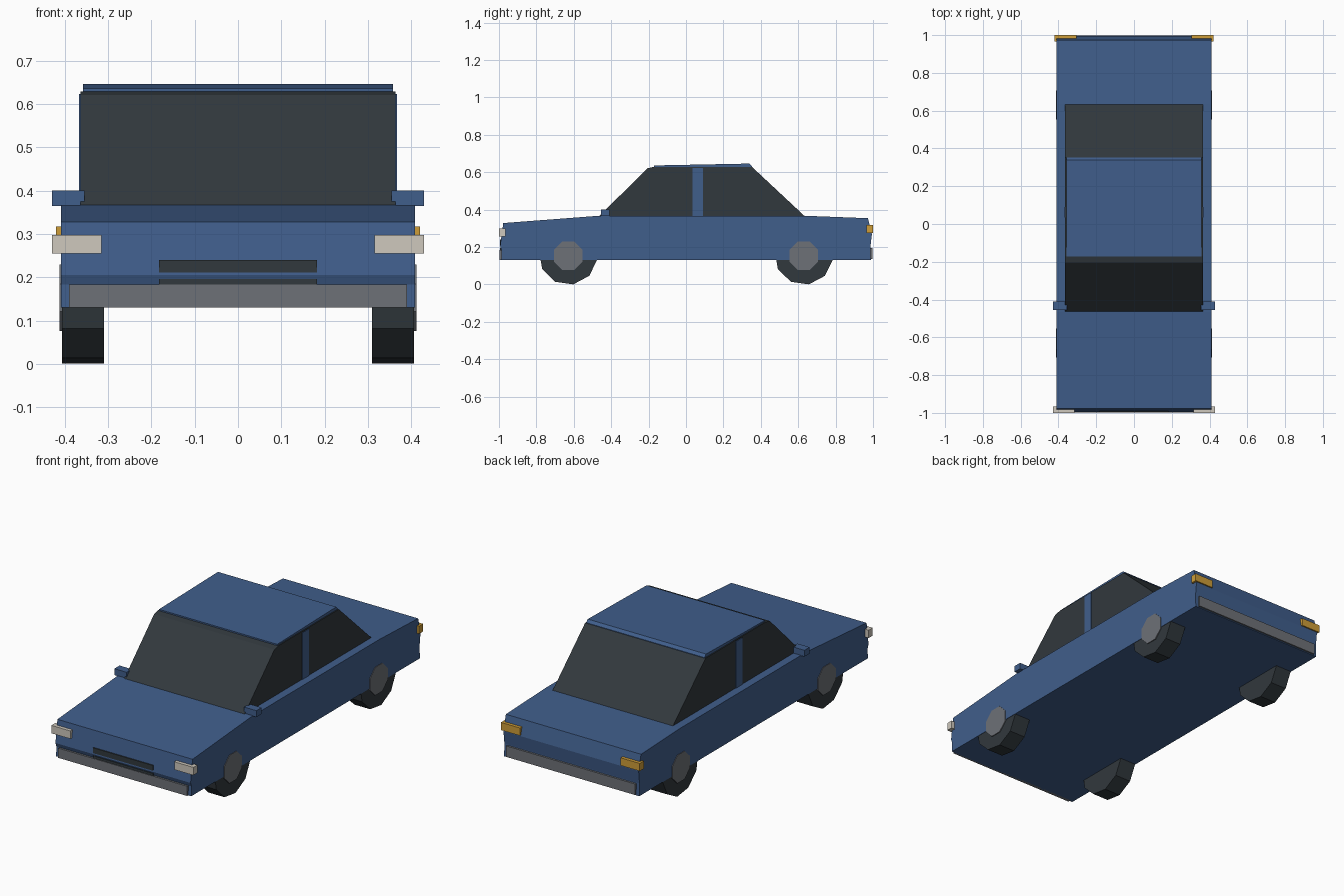
import bpy, bmesh, math

if "Cube" in bpy.data.objects:
    bpy.data.objects.remove(bpy.data.objects["Cube"])

def material(name, rgb):
    m = bpy.data.materials.new(name)
    m.diffuse_color = (*rgb, 1)
    m.use_nodes = True
    m.node_tree.nodes["Principled BSDF"].inputs["Base Color"].default_value = m.diffuse_color
    return m

BLUE = material("blue_paint", (0.051, 0.112, 0.26))
DARK = material("dark_glass_and_rubber", (0.031, 0.040, 0.047))
GREY = material("grey_metal", (0.155, 0.165, 0.185))
LAMP = material("pale_lamp", (0.62, 0.58, 0.51))
AMBER = material("amber_lamp", (0.62, 0.34, 0.04))

def prism(name, profile, x0, x1, mat):
    """Extrude a (y, z) outline from x0 to x1."""
    bm = bmesh.new()
    face = bm.faces.new([bm.verts.new((x0, y, z)) for y, z in profile])
    ext = bmesh.ops.extrude_face_region(bm, geom=[face])
    moved = [v for v in ext["geom"] if isinstance(v, bmesh.types.BMVert)]
    bmesh.ops.translate(bm, verts=moved, vec=(x1 - x0, 0, 0))
    bmesh.ops.recalc_face_normals(bm, faces=bm.faces)
    mesh = bpy.data.meshes.new(name)
    bm.to_mesh(mesh)
    bm.free()
    mesh.materials.append(mat)
    ob = bpy.data.objects.new(name, mesh)
    bpy.context.collection.objects.link(ob)
    return ob

def box(name, x, y, z, mat):
    return prism(name, [(y[0], z[0]), (y[1], z[0]), (y[1], z[1]), (y[0], z[1])], *x, mat)

def ngon(cy, cz, r, n, phase):
    return [(cy + r * math.cos(math.radians(phase + 360 * i / n)),
             cz + r * math.sin(math.radians(phase + 360 * i / n))) for i in range(n)]

# Lower body, glass cabin and roof
prism("body", [(-0.988, 0.13), (-0.986, 0.183), (-0.994, 0.205), (-0.977, 0.328),
               (-0.465, 0.367), (0.635, 0.367), (0.973, 0.354), (0.994, 0.27),
               (0.986, 0.2), (0.988, 0.13)], -0.409, 0.409, BLUE)
prism("cabin_glass", [(-0.47, 0.36), (-0.205, 0.621), (-0.17, 0.629), (0.352, 0.629),
                      (0.64, 0.36)], -0.364, 0.364, DARK)
prism("roof", [(-0.172, 0.62), (-0.172, 0.636), (0.338, 0.646), (0.352, 0.632),
               (0.352, 0.62)], -0.358, 0.358, BLUE)

# Bumpers and grille slots
box("front_bumper", (-0.39, 0.39), (-0.997, -0.98), (0.13, 0.183), GREY)
box("rear_bumper", (-0.39, 0.39), (0.98, 0.997), (0.135, 0.195), GREY)
box("upper_grille", (-0.182, 0.182), (-0.995, -0.986), (0.211, 0.24), DARK)
box("lower_grille", (-0.182, 0.182), (-0.994, -0.985), (0.183, 0.196), DARK)

# Parts repeated on both sides
for side, s in (("right", 1), ("left", -1)):
    def xs(a, b):
        return (s * a, s * b)
    box(side + "_headlight", xs(0.315, 0.43), (-1.0, -0.965), (0.255, 0.298), LAMP)
    box(side + "_rear_light", xs(0.305, 0.42), (0.965, 1.0), (0.275, 0.317), AMBER)
    box(side + "_mirror", xs(0.355, 0.43), (-0.455, -0.41), (0.365, 0.4), BLUE)
    box(side + "_door_pillar", xs(0.36, 0.367), (0.035, 0.09), (0.36, 0.623), BLUE)
    for end, y in (("front", -0.63), ("rear", 0.63)):
        prism(f"{end}_{side}_tyre", ngon(y, 0.155, 0.157, 10, 28), *xs(0.31, 0.407), DARK)
        prism(f"{end}_{side}_hub", ngon(y, 0.153, 0.083, 8, 22.5), *xs(0.39, 0.412), GREY)
